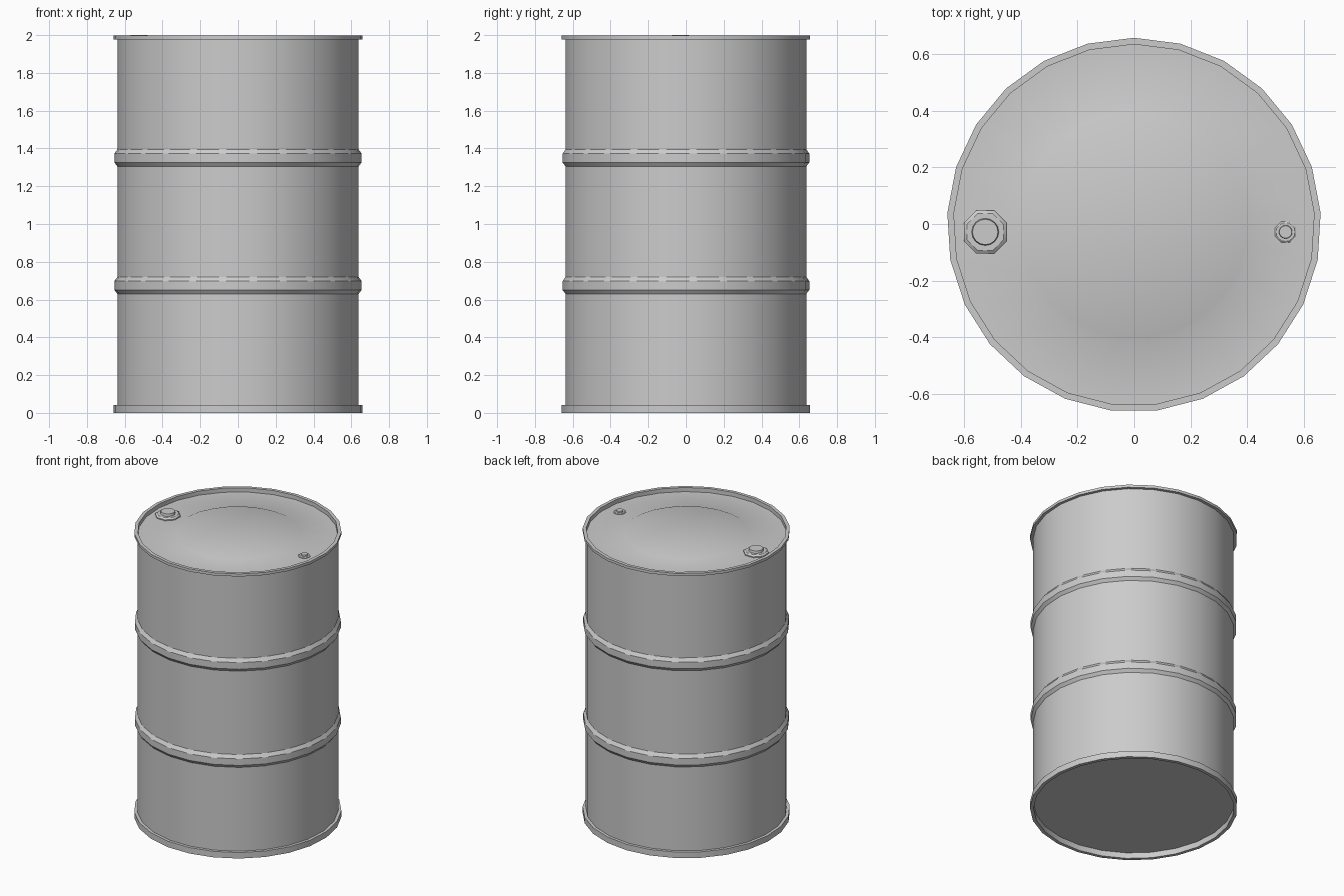
import bpy
import bmesh
from math import cos, sin, pi, radians

cube = bpy.data.objects.get("Cube")
if cube:
    bpy.data.objects.remove(cube, do_unlink=True)

# One painted steel colour
steel = bpy.data.materials.new("grey steel")
steel.use_nodes = True
colour = (0.6, 0.6, 0.6, 1)
steel.diffuse_color = colour
steel.node_tree.nodes["Principled BSDF"].inputs["Base Color"].default_value = colour

SIDES = 25
CENTRE_Y = -0.003


def lathe(name, profile, sides=SIDES, centre=(0, CENTRE_Y, 0), start=pi / 2):
    """Turn a (radius, height) profile round the z axis; upward runs face outward."""
    bm = bmesh.new()
    rings = []
    for i in range(sides):
        a = start + 2 * pi * i / sides
        rings.append([bm.verts.new((r * cos(a), r * sin(a), z)) for r, z in profile])
    for i, ring in enumerate(rings):
        following = rings[(i + 1) % sides]
        for j in range(len(profile) - 1):
            bm.faces.new((ring[j], following[j], following[j + 1], ring[j + 1]))
    bmesh.ops.remove_doubles(bm, verts=bm.verts, dist=1e-5)
    mesh = bpy.data.meshes.new(name)
    bm.to_mesh(mesh)
    bm.free()
    mesh.materials.append(steel)
    obj = bpy.data.objects.new(name, mesh)
    obj.location = centre
    bpy.context.collection.objects.link(obj)
    bpy.ops.object.select_all(action="DESELECT")
    obj.select_set(True)
    bpy.context.view_layer.objects.active = obj
    bpy.ops.object.shade_smooth_by_angle(angle=radians(30))
    return obj


BODY, INNER, RIM = 0.64, 0.637, 0.66
LID_Z, BASE_Z = 1.968, 0.04

# Wall with two rolling hoops
wall = [(BODY, BASE_Z)]
for z in (0.675, 1.35):
    wall += [(BODY, z - 0.045), (0.656, z - 0.024), (0.656, z + 0.022), (BODY, z + 0.045)]
wall.append((BODY, 1.98))
lathe("drum_wall", wall)

# Rims at both ends
lathe("bottom_rim", [(INNER, BASE_Z), (INNER, 0), (RIM, 0), (RIM, 0.042), (BODY, 0.042)])
lathe("top_rim", [(BODY, 1.978), (RIM, 1.978), (RIM, 1.997), (INNER, 1.997), (INNER, LID_Z)])

# Recessed base, and lid with a raised centre
lathe("base", [(0, BASE_Z), (INNER, BASE_Z)])
lathe("lid", [(INNER, LID_Z), (0.42, LID_Z), (0.40, LID_Z + 0.009), (0, LID_Z + 0.009)])


# Bungs: octagonal flange under a round plug
def bung(name, x, size):
    centre = (x, -0.028, LID_Z)
    flange = [(0.082, 0), (0.082, 0.007), (0.07, 0.016), (0, 0.016)]
    plug = [(0.048, 0.016), (0.045, 0.032), (0, 0.032)]
    for part, profile, sides in (("flange", flange, 8), ("plug", plug, 16)):
        scaled = [(r * size, z * size) for r, z in profile]
        lathe(f"{name}_{part}", scaled, sides, centre, pi / 8)


bung("large_bung", -0.525, 1)
bung("small_bung", 0.535, 0.49)
